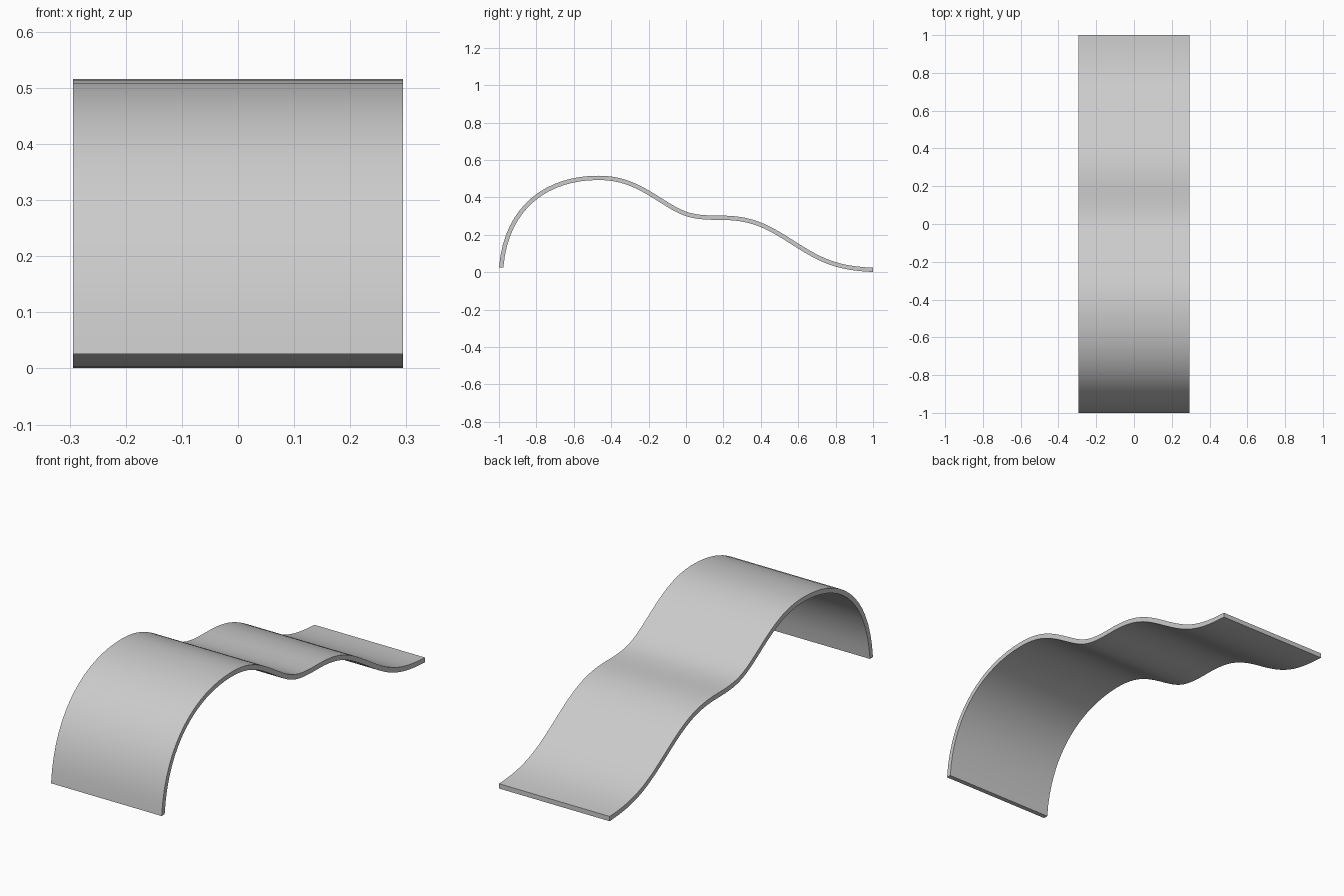
import bpy, bmesh
from mathutils import Vector
from mathutils.geometry import interpolate_bezier

if "Cube" in bpy.data.objects:
    bpy.data.objects.remove(bpy.data.objects["Cube"])

HALF_WIDTH, HALF_THICK, STEPS = 0.294, 0.0115, 16

# Side profile centre line (y, z): anchor, handle, handle, anchor, ...
path = [(-0.988, 0.026), (-0.96, 0.36), (-0.73, 0.504), (-0.47, 0.504),
        (-0.34, 0.504), (-0.26, 0.462), (-0.16, 0.400),
        (-0.02, 0.311), (0.01, 0.291), (0.18, 0.291),
        (0.34, 0.291), (0.42, 0.255), (0.56, 0.165),
        (0.72, 0.062), (0.80, 0.021), (0.9995, 0.0125)]
pts = [Vector((*path[0], 0))]
for i in range(0, len(path) - 1, 3):
    pts += interpolate_bezier(*[Vector((*p, 0)) for p in path[i:i + 4]], STEPS + 1)[1:]

# Thicken the line into a closed strip, then extrude across x
bm = bmesh.new()
rings = []
for i, p in enumerate(pts):
    t = (pts[min(i + 1, len(pts) - 1)] - pts[max(i - 1, 0)]).normalized()
    n = Vector((-t.y, t.x, 0)) * HALF_THICK
    if i == 0:
        n = Vector((-HALF_THICK, 0, 0))      # level cut at the foot
    elif i == len(pts) - 1:
        n = Vector((0, HALF_THICK, 0))       # upright cut at the tail
    a, b = p + n, p - n
    rings.append([bm.verts.new((x, q.x, q.y)) for x, q in
                  ((-HALF_WIDTH, a), (HALF_WIDTH, a), (HALF_WIDTH, b), (-HALF_WIDTH, b))])
for r, s in zip(rings, rings[1:]):
    for k in range(4):
        bm.faces.new((r[k], r[(k + 1) % 4], s[(k + 1) % 4], s[k]))
bm.faces.new(rings[0])
bm.faces.new(rings[-1])
bmesh.ops.recalc_face_normals(bm, faces=bm.faces)

mesh = bpy.data.meshes.new("wavy_panel")
bm.to_mesh(mesh)
bm.free()
panel = bpy.data.objects.new("wavy_panel", mesh)
bpy.context.collection.objects.link(panel)
bpy.context.view_layer.objects.active = panel
panel.select_set(True)
bpy.ops.object.shade_smooth_by_angle()
